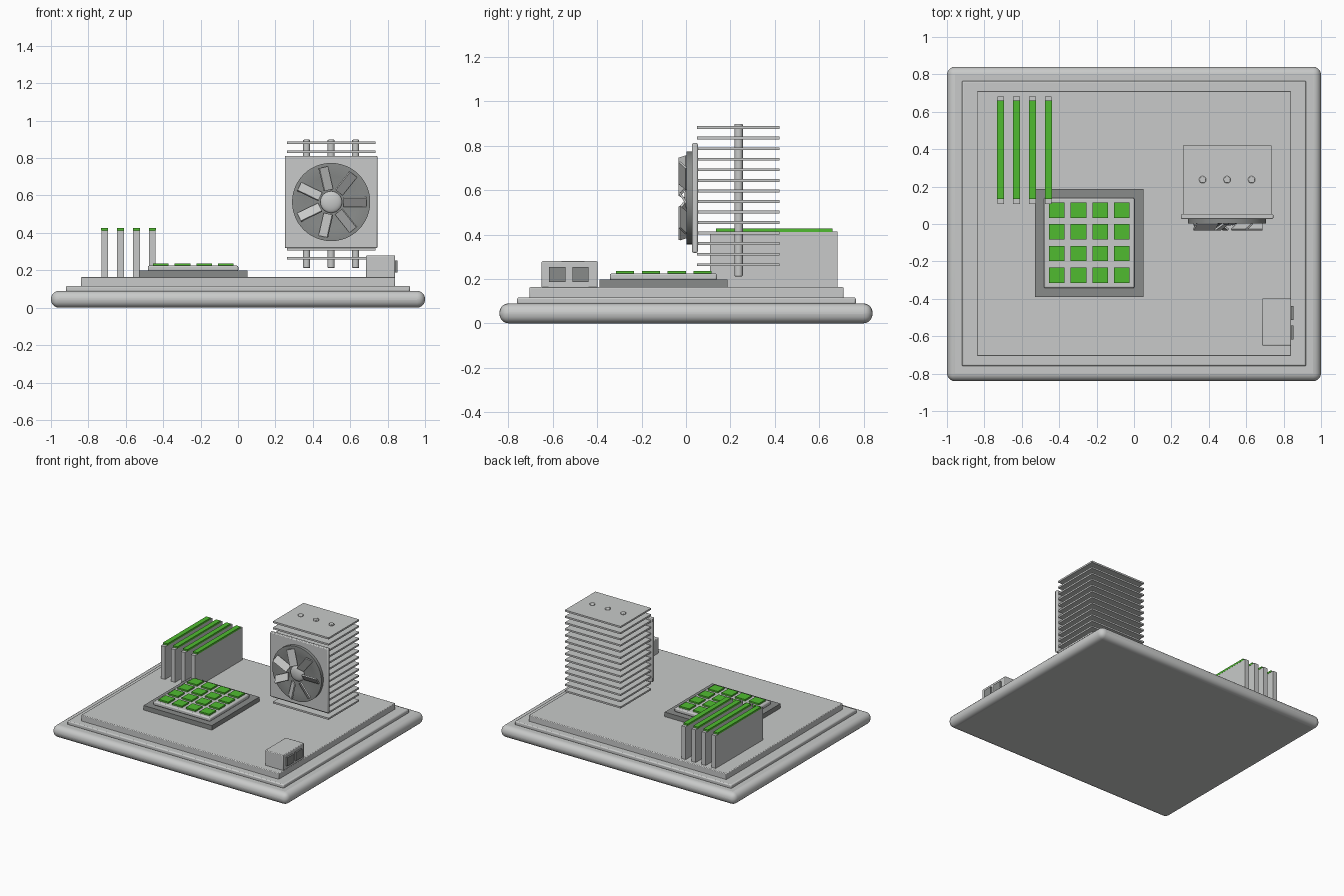
import bpy, math
from mathutils import Matrix, Vector

if "Cube" in bpy.data.objects:
    bpy.data.objects.remove(bpy.data.objects["Cube"])


def material(name, rgb):
    m = bpy.data.materials.new(name)
    m.diffuse_color = (*rgb, 1)
    m.use_nodes = True
    m.node_tree.nodes["Principled BSDF"].inputs["Base Color"].default_value = m.diffuse_color
    return m


LIGHT = material("light grey", (0.58, 0.59, 0.585))
DARK = material("dark grey", (0.25, 0.26, 0.255))
GREEN = material("green", (0.08, 0.50, 0.03))


def finish(ob, name, mat, bevel=0.0, segments=2):
    ob.name = name
    ob.data.materials.append(mat)
    if bevel:
        b = ob.modifiers.new("bevel", 'BEVEL')
        b.width, b.segments = bevel, segments
    bpy.ops.object.shade_smooth_by_angle(angle=math.radians(35))
    return ob


def box(name, mat, x, y, z, bevel=0.0, segments=2):
    """Box given by its (min, max) range on each axis."""
    bpy.ops.mesh.primitive_cube_add(size=1)
    ob = bpy.context.object
    lo, hi = Vector((x[0], y[0], z[0])), Vector((x[1], y[1], z[1]))
    ob.data.transform(Matrix.Translation((lo + hi) / 2) @ Matrix.Diagonal((*(hi - lo), 1)))
    return finish(ob, name, mat, bevel, segments)


def centred(c, w):
    return (c - w / 2, c + w / 2)


# Stepped board
box("base_slab", LIGHT, (-1, 1), (-0.84, 0.84), (0, 0.09), 0.042, 5)
box("middle_step", LIGHT, (-0.92, 0.92), (-0.76, 0.765), (0.085, 0.117), 0.008)
box("board", LIGHT, (-0.84, 0.84), (-0.705, 0.71), (0.11, 0.163), 0.005)

# Processor with a 4 x 4 grid of green pads
box("socket", DARK, (-0.53, 0.05), (-0.39, 0.187), (0.16, 0.198))
box("chip", LIGHT, (-0.482, 0.002), (-0.343, 0.14), (0.195, 0.225), 0.008)
for i in range(4):
    for j in range(4):
        box("chip_pad", GREEN, centred(-0.413 + 0.116 * i, 0.084),
            centred(-0.274 + 0.116 * j, 0.082), (0.222, 0.237))

# Memory sticks with green top strips
for i in range(4):
    cx = -0.713 + 0.085 * i
    box("memory_stick", LIGHT, centred(cx, 0.036), (0.108, 0.683), (0.16, 0.414))
    box("memory_strip", GREEN, centred(cx, 0.038), (0.134, 0.66), (0.412, 0.427))

# Cooler fins and heat pipes
for i in range(14):
    box("cooler_fin", LIGHT, (0.262, 0.735), (0.05, 0.42),
        centred(0.264 + 0.0475 * i, 0.013))
for cx in (0.367, 0.498, 0.629):
    bpy.ops.mesh.primitive_cylinder_add(vertices=24, radius=0.019, depth=0.686,
                                        location=(cx, 0.237, 0.555))
    finish(bpy.context.object, "heat_pipe", LIGHT, 0.004)

# Fan housing
FX, FZ = 0.498, 0.565
box("fan_housing", LIGHT, centred(FX, 0.494), (0.027, 0.053), centred(FZ, 0.494), 0.006)

# Fan dish: a lathed profile of (radius, y), slightly hollow at the front
profile = [(0.0, 0.020), (0.07, 0.018), (0.14, 0.012), (0.205, 0.002), (0.209, 0.003), (0.209, 0.03)]
N = 48
verts, faces = [(FX, profile[0][1], FZ)], []
for r, y in profile[1:]:
    for k in range(N):
        a = 2 * math.pi * k / N
        verts.append((FX + r * math.cos(a), y, FZ + r * math.sin(a)))
for k in range(N):
    n = (k + 1) % N
    faces.append((0, 1 + k, 1 + n))
    for s in range(len(profile) - 2):
        p, q = 1 + s * N, 1 + (s + 1) * N
        faces.append((p + k, q + k, q + n, p + n))
faces.append(tuple(1 + (len(profile) - 2) * N + k for k in reversed(range(N))))
mesh = bpy.data.meshes.new("fan_dish")
mesh.from_pydata(verts, [], faces)
dish = bpy.data.objects.new("fan_dish", mesh)
bpy.context.collection.objects.link(dish)
bpy.ops.object.select_all(action='DESELECT')
dish.select_set(True)
bpy.context.view_layer.objects.active = dish
finish(dish, "fan_dish", DARK)

# Fan hub
bpy.ops.mesh.primitive_uv_sphere_add(segments=32, ring_count=16, radius=1)
hub = bpy.context.object
hub.data.transform(Matrix.Translation((FX, 0.012, FZ)) @ Matrix.Diagonal((0.058, 0.02, 0.058, 1)))
finish(hub, "fan_hub", LIGHT)

# Seven pitched fan blades
for i in range(7):
    ob = box("fan_blade", LIGHT, (0.065, 0.19), (-0.005, 0.005), (-0.028, 0.028))
    pitch = Matrix.Rotation(math.radians(35), 4, 'X')
    spin = Matrix.Rotation(-2 * math.pi * i / 7, 4, 'Y')
    ob.data.transform(Matrix.Translation((FX, -0.014, FZ)) @ spin @ pitch)

# Side connector with two ports
box("connector", LIGHT, (0.685, 0.84), (-0.65, -0.398), (0.16, 0.28), 0.005)
for cy in (-0.58, -0.475):
    box("connector_port", DARK, (0.82, 0.853), centred(cy, 0.074), (0.187, 0.253))
